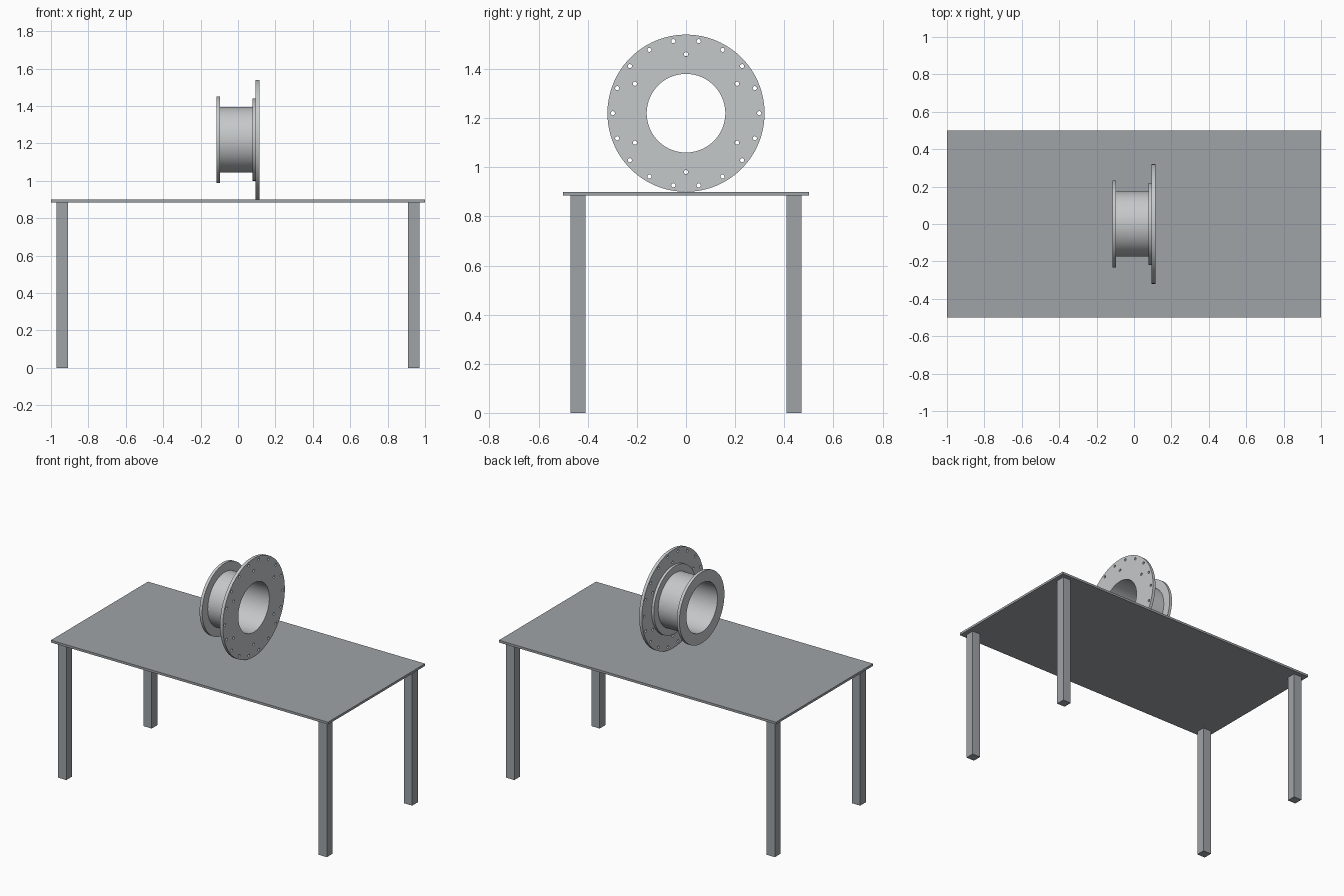
import bpy, bmesh, math
from mathutils import Matrix, Vector

if "Cube" in bpy.data.objects:
    bpy.data.objects.remove(bpy.data.objects["Cube"])


def material(name, rgb):
    m = bpy.data.materials.new(name)
    m.diffuse_color = (*rgb, 1)
    m.use_nodes = True
    m.node_tree.nodes["Principled BSDF"].inputs["Base Color"].default_value = m.diffuse_color
    return m


TABLE = material("table grey", (0.35, 0.37, 0.39))
METAL = material("light metal", (0.56, 0.58, 0.59))
AXIS_Z = 1.22   # height of the spool axis


def add_object(name, bm, mat):
    bmesh.ops.recalc_face_normals(bm, faces=bm.faces[:])
    me = bpy.data.meshes.new(name)
    bm.to_mesh(me)
    bm.free()
    ob = bpy.data.objects.new(name, me)
    bpy.context.collection.objects.link(ob)
    if mat:
        me.materials.append(mat)
    return ob


def box(name, lo, hi, mat):
    lo, hi = Vector(lo), Vector(hi)
    bm = bmesh.new()
    bmesh.ops.create_cube(bm, size=1, matrix=Matrix.Translation((lo + hi) / 2)
                          @ Matrix.Diagonal((*(hi - lo), 1)))
    return add_object(name, bm, mat)


def lathe_x(name, profile, mat, n=96):
    """Revolve a closed (x, radius) profile around the spool axis."""
    bm = bmesh.new()
    rings = []
    for i in range(n):
        a = 2 * math.pi * i / n
        rings.append([bm.verts.new((x, r * math.cos(a), AXIS_Z + r * math.sin(a)))
                      for x, r in profile])
    k = len(profile)
    for i in range(n):
        p, q = rings[i], rings[(i + 1) % n]
        for j in range(k):
            bm.faces.new((p[j], p[(j + 1) % k], q[(j + 1) % k], q[j]))
    return add_object(name, bm, mat)


def smooth(ob):
    bpy.ops.object.select_all(action='DESELECT')
    ob.select_set(True)
    bpy.context.view_layer.objects.active = ob
    bpy.ops.object.shade_smooth_by_angle(angle=math.radians(30))


# Table: thin top on four square legs
box("table_top", (-1, -0.5, 0.885), (1, 0.5, 0.9), TABLE)
for sx in (-1, 1):
    for sy in (-1, 1):
        cx, cy = sx * 0.94, sy * 0.44
        box("table_leg", (cx - 0.03, cy - 0.03, 0), (cx + 0.03, cy + 0.03, 0.885), TABLE)

# Spool: small flange, hollow hub and raised collar in one turned piece
spool = lathe_x("spool_body", [
    (-0.115, 0.16), (-0.115, 0.232), (-0.096, 0.232), (-0.096, 0.175),
    (0.078, 0.175), (0.078, 0.22), (0.094, 0.22), (0.094, 0.16)], METAL)
smooth(spool)

# Large flange plate
flange = lathe_x("large_flange", [
    (0.094, 0.16), (0.094, 0.32), (0.114, 0.32), (0.114, 0.16)], METAL)

# Bolt holes: outer circle of 18, inner circle of 6
bm = bmesh.new()
for count, radius, start in ((18, 0.298, 0), (6, 0.24, math.pi / 2)):
    for i in range(count):
        a = start + 2 * math.pi * i / count
        centre = (0.104, radius * math.cos(a), AXIS_Z + radius * math.sin(a))
        bmesh.ops.create_cone(bm, cap_ends=True, segments=16, radius1=0.0085,
                              radius2=0.0085, depth=0.06,
                              matrix=Matrix.Translation(centre)
                              @ Matrix.Rotation(math.pi / 2, 4, 'Y'))
cutter = add_object("bolt_hole_cutter", bm, None)
cutter.hide_render = True
mod = flange.modifiers.new("bolt_holes", 'BOOLEAN')
mod.operation = 'DIFFERENCE'
mod.solver = 'EXACT'
mod.object = cutter
bpy.context.view_layer.objects.active = flange
bpy.ops.object.modifier_apply(modifier=mod.name)
bpy.data.objects.remove(cutter)
smooth(flange)
